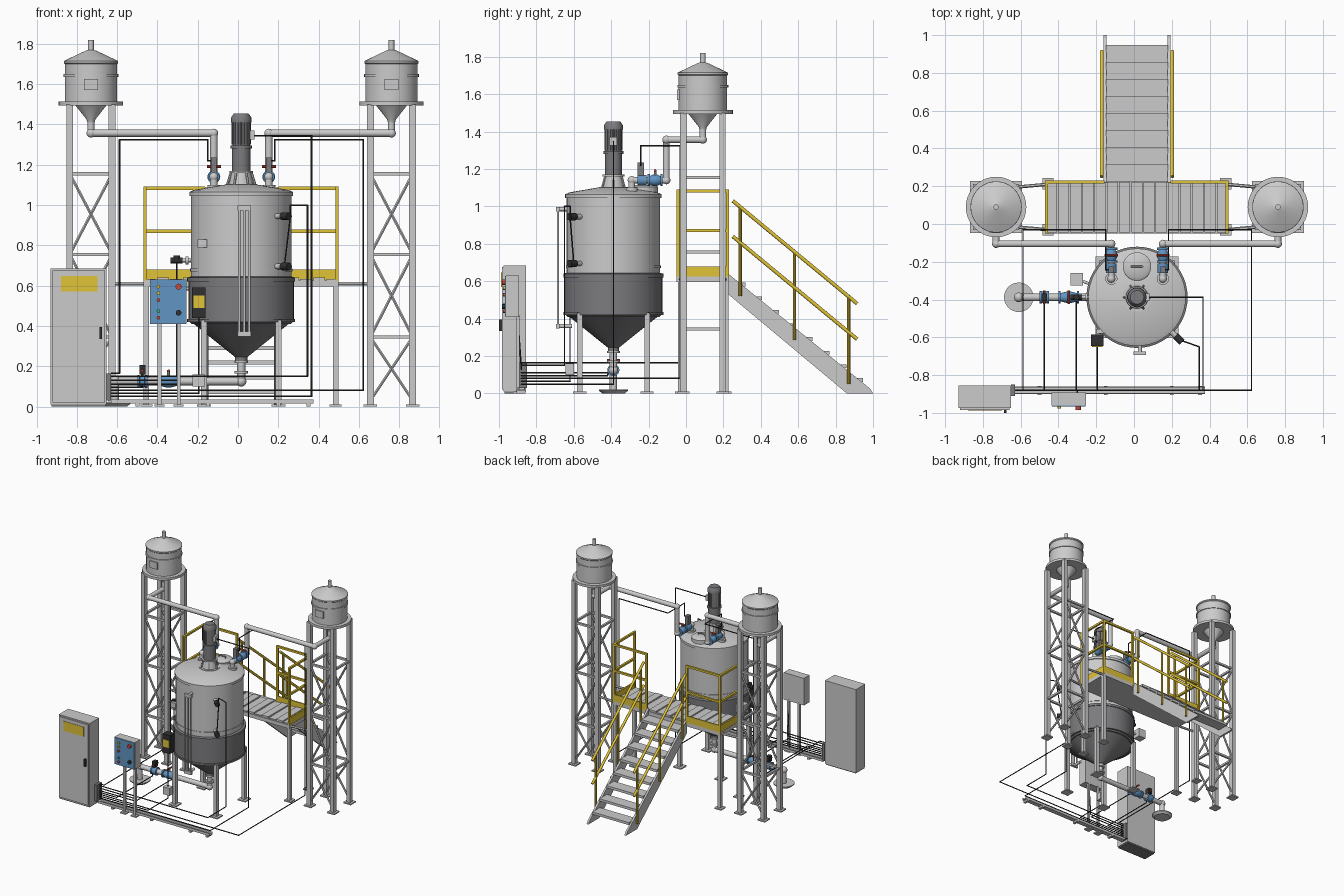
import bpy, bmesh, math
from mathutils import Vector, Matrix

if "Cube" in bpy.data.objects:
    bpy.data.objects.remove(bpy.data.objects["Cube"])

def mat(name, r, g, b):
    m = bpy.data.materials.new(name)
    m.diffuse_color = (r, g, b, 1)
    m.use_nodes = True
    m.node_tree.nodes["Principled BSDF"].inputs["Base Color"].default_value = m.diffuse_color
    return m

YEL, BLUE, RED = mat("yellow", .75, .55, .04), mat("blue", .12, .3, .55), mat("red", .6, .07, .04)
BLACK, DARK, GREEN = mat("black", .03, .03, .03), mat("dark_grey", .2, .2, .21), mat("green", .05, .45, .2)

def add(name, bm, m=None, smooth=False):
    bmesh.ops.recalc_face_normals(bm, faces=bm.faces)
    me = bpy.data.meshes.new(name)
    bm.to_mesh(me)
    bm.free()
    if smooth:
        me.shade_smooth()
        me.set_sharp_from_angle(angle=math.radians(35))
    if m:
        me.materials.append(m)
    ob = bpy.data.objects.new(name, me)
    bpy.context.collection.objects.link(ob)
    return ob

def box(name, x0, x1, y0, y1, z0, z1, m=None):
    bm = bmesh.new()
    M = Matrix.Translation(((x0+x1)/2, (y0+y1)/2, (z0+z1)/2)) @ Matrix.Diagonal((abs(x1-x0), abs(y1-y0), abs(z1-z0), 1))
    bmesh.ops.create_cube(bm, size=1, matrix=M)
    return add(name, bm, m)

def lathe(name, prof, loc=(0, 0, 0), axis=(0, 0, 1), m=None, n=32):
    """Revolve (radius, height) points about an axis through loc."""
    bm = bmesh.new()
    rings = [[bm.verts.new((r*math.cos(2*math.pi*i/n), r*math.sin(2*math.pi*i/n), z)) for i in range(n)] for r, z in prof]
    for a, b in zip(rings, rings[1:]):
        for i in range(n):
            bm.faces.new((a[i], a[(i+1) % n], b[(i+1) % n], b[i]))
    bm.faces.new(rings[0])
    bm.faces.new(rings[-1])
    q = Vector((0, 0, 1)).rotation_difference(Vector(axis))
    bm.transform(Matrix.Translation(loc) @ q.to_matrix().to_4x4())
    return add(name, bm, m, True)

def cyl(name, a, b, r, m=None, n=16):
    d = Vector(b) - Vector(a)
    return lathe(name, [(r, 0), (r, d.length)], a, d.normalized(), m, n)

def tube(name, pts, r, m=None, joint=0, n=12):
    """Straight runs between points, with ball elbows at the corners."""
    bm = bmesh.new()
    for a, b in zip(pts, pts[1:]):
        a, b = Vector(a), Vector(b)
        q = Vector((0, 0, 1)).rotation_difference((b-a).normalized())
        bmesh.ops.create_cone(bm, cap_ends=True, segments=n, radius1=r, radius2=r, depth=(b-a).length,
                              matrix=Matrix.Translation((a+b)/2) @ q.to_matrix().to_4x4())
    if joint:
        for p in pts[1:-1]:
            bmesh.ops.create_uvsphere(bm, u_segments=12, v_segments=8, radius=joint, matrix=Matrix.Translation(p))
    return add(name, bm, m, True)

def prism(name, yz, x0, x1, m=None):
    bm = bmesh.new()
    f = bm.faces.new([bm.verts.new((x0, y, z)) for y, z in yz])
    g = bmesh.ops.extrude_face_region(bm, geom=[f])['geom']
    bmesh.ops.translate(bm, vec=(x1-x0, 0, 0), verts=[v for v in g if isinstance(v, bmesh.types.BMVert)])
    return add(name, bm, m)

def leg(name, x, y, top, w=.017, foot=.033):
    box(name, x-w, x+w, y-w, y+w, 0, top)
    box(name + "_foot", x-foot, x+foot, y-foot, y+foot, 0, .01)

def valve(name, c, axis, L=.045):
    c, a = Vector(c), Vector(axis)
    lathe(name + "_body", [(.032, -L), (.032, -L+.012), (.022, -L+.012), (.03, -.012), (.03, .012), (.022, L-.012),
                           (.032, L-.012), (.032, L)], c, a, BLUE, 20)
    cyl(name + "_stem", c, c + Vector((0, 0, .055)), .007, None, 10)
    s = Vector((abs(a.y), abs(a.x), 0)) * .035
    cyl(name + "_handle", c - s + Vector((0, 0, .052)), c + s + Vector((0, 0, .052)), .007, RED, 8)

CX, CY = .016, -.388

# Reactor vessel: shell, lid, heating jacket, cone
lathe("vessel_shell", [(.25, .60), (.25, 1.045), (.258, 1.045), (.258, 1.065), (.235, 1.075), (.06, 1.105)], (CX, CY, 0), n=48)
lathe("vessel_band", [(.254, .67), (.254, .685)], (CX, CY, 0), n=48)
lathe("heating_jacket", [(.245, .41), (.262, .425), (.262, .62), (.268, .62), (.268, .64), (.25, .645)], (CX, CY, 0), m=DARK, n=48)
lathe("jacket_lower_rim", [(.268, .42), (.268, .435)], (CX, CY, 0), m=DARK, n=48)
lathe("vessel_cone", [(.242, .415), (.03, .245), (.03, .22)], (CX, CY, 0), m=DARK, n=48)
for sx in (-1, 1):
    for sy in (-1, 1):
        leg("vessel_leg", CX+sx*.185, CY+sy*.18, .43, .015, .035)
lathe("manway_cover", [(.075, 1.07), (.075, 1.105), (.06, 1.115)], (CX, -.225, 0))
tube("manway_handle", [(-.015, -.225, 1.11), (-.015, -.225, 1.13), (.045, -.225, 1.13), (.045, -.225, 1.11)], .005)

# Agitator drive
lathe("drive_skirt", [(.078, 1.09), (.078, 1.105), (.06, 1.105), (.048, 1.16), (.058, 1.16), (.058, 1.17)], (CX, CY, 0))
for i in range(6):
    t = i*math.pi/3
    c, s = math.cos(t), math.sin(t)
    cyl("drive_skirt_rib", (CX+.07*c, CY+.07*s, 1.1), (CX+.05*c, CY+.05*s, 1.165), .006, None, 6)
lathe("gearbox", [(.046, 1.17), (.046, 1.28), (.053, 1.28), (.053, 1.295)], (CX, CY, 0), m=DARK)
lathe("motor", [(.044, 1.29), (.044, 1.41), (.05, 1.41), (.05, 1.435), (.036, 1.455)], (CX, CY, 0), m=DARK)
for i in range(16):
    t = i*math.pi/8
    cyl("motor_fin", (CX+.044*math.cos(t), CY+.044*math.sin(t), 1.3), (CX+.044*math.cos(t), CY+.044*math.sin(t), 1.41), .005, DARK, 4)
box("motor_terminal_box", CX+.04, CX+.065, CY-.02, CY+.02, 1.325, 1.37)

# Level gauge on the vessel front
for x in (CX-.01, CX+.015, CX+.04):
    tube("gauge_tube", [(x, -.685, .36), (x, -.685, .985)], .006)
for z in (.36, .985):
    tube("gauge_nozzle", [(CX+.015, -.61, z), (CX+.015, -.69, z)], .011)
    box("gauge_block", CX-.018, CX+.048, -.694, -.676, z-.012, z+.012)
box("vessel_plate", -.2, -.155, -.58, -.555, .79, .83)

# Instruments on the vessel
for z in (.945, .695):
    d = Vector((.7, -.7, 0))
    p = Vector((CX, CY, z)) + d*.24
    cyl("sensor_nozzle", p, p + d*.05, .014)
    cyl("sensor_head", p + d*.05, p + d*.1, .019, BLACK)
box("jacket_control_box", -.228, -.162, -.645, -.585, .44, .59, BLACK)
box("jacket_control_sign", -.222, -.167, -.65, -.645, .49, .55, YEL)
cyl("side_probe", (-.22, CY, .725), (-.3, CY, .725), .009)
cyl("side_probe_flange", (-.245, CY, .725), (-.26, CY, .725), .02)
cyl("side_probe_head", (-.275, CY, .725), (-.335, CY, .725), .014, BLACK)
cyl("side_probe_cap", (-.305, CY, .725), (-.305, CY, .75), .016, BLACK)
box("junction_box", -.335, -.27, -.325, -.26, .55, .62)
tube("junction_bracket", [(-.28, -.3, .585), (-.2, -.33, .585)], .008)

# Bottom outlet line, valves and drain
tube("outlet_pipe", [(CX, CY, .24), (CX, CY, .125), (-.61, CY, .125), (-.61, CY, .02)], .02, joint=.026)
for z in (.215, .165):
    lathe("outlet_flange", [(.034, 0), (.034, .012)], (CX, CY, z))
valve("outlet_valve", (-.345, CY, .125), (1, 0, 0), .055)
valve("check_valve", (-.475, CY, .125), (1, 0, 0), .025)
box("check_valve_actuator", -.49, -.46, CY-.02, CY+.02, .16, .205, BLACK)
lathe("drain_pan", [(.06, 0), (.078, .015), (.078, .022)], (-.61, CY, 0))
box("pump_box", -.225, -.165, -.645, -.6, .1, .16)

# Storage towers with feed lines
TY, H = .09, .105
for tx, px, cx, side in ((-.73, -.12, -.588, "left"), (.762, .153, .622, "right")):
    s = 1 if tx > 0 else -1
    lathe(side + "_tank", [(.018, 1.41), (.022, 1.425), (.085, 1.505), (.13, 1.515), (.13, 1.7), (.135, 1.705), (.135, 1.715),
                           (.03, 1.765), (.014, 1.77), (.014, 1.82)], (tx, TY, 0), n=40)
    lathe(side + "_tank_band", [(.136, 1.635), (.136, 1.65)], (tx, TY, 0), n=40)
    lathe(side + "_tank_seat", [(.16, 1.495), (.16, 1.515)], (tx, TY, 0), n=40)
    box(side + "_tank_plate", tx-.035, tx+.035, TY-.138, TY-.12, 1.57, 1.625)
    for sx in (-1, 1):
        for sy in (-1, 1):
            leg(side + "_tower_leg", tx+sx*H, TY+sy*H, 1.5)
    levels = [.03, .345, .755, 1.155]
    for sg in (-1, 1):
        for z in levels[1:]:
            box(side + "_tower_tie", tx-H, tx+H, TY+sg*H-.008, TY+sg*H+.008, z-.008, z+.008)
            box(side + "_tower_tie", tx+sg*H-.008, tx+sg*H+.008, TY-H, TY+H, z-.008, z+.008)
        for z0, z1 in zip(levels, levels[1:]):
            for k in (-1, 1):
                tube(side + "_tower_brace", [(tx-k*H, TY+sg*H, z0), (tx+k*H, TY+sg*H, z1)], .008, n=6)
        # ties from tower to platform
        ex = .49 if s > 0 else -.46
        tube(side + "_platform_tie", [(tx-s*H, TY+sg*H, .61), (ex, TY+sg*.12, .61)], .009, n=6)
    tube(side + "_feed_pipe", [(tx, TY, 1.43), (tx, TY, 1.357), (tx, -.105, 1.357), (px, -.105, 1.357), (px, -.105, 1.14),
                               (px, -.29, 1.14), (px, -.29, 1.06)], .018, joint=.022)
    lathe(side + "_feed_flange", [(.032, 1.08), (.032, 1.1)], (px, -.29, 0))
    valve(side + "_feed_valve", (px, -.165, 1.14), (0, 1, 0), .04)
    lathe(side + "_solenoid_valve", [(.028, -.025), (.028, .025)], (px, -.235, 1.14), (0, 1, 0), BLUE, 20)
    box(side + "_solenoid", px-.014, px+.014, -.26, -.225, 1.165, 1.235, DARK)
    # solenoid cable to the floor
    q, zf = px + s*.03, (.08 if s > 0 else .165)
    tube(side + "_solenoid_cable", [(px, -.243, 1.22), (q, -.243, 1.22), (q, -.243, 1.325), (q, -.03, 1.325), (cx, -.03, 1.325),
                                    (cx, -.03, zf), (cx, -.88, zf), (-.63, -.88, zf)], .004, BLACK, .004, 6)

# Platform deck, legs and guard rails
X0, X1, Y0, Y1 = -.47, .5, -.05, .228
box("platform_frame", X0, X1, Y0, Y1, .595, .625)
for i in range(15):
    w = (X1-X0)/15
    box("deck_plank", X0+i*w+.003, X0+(i+1)*w-.003, Y0+.005, Y1-.005, .625, .64 if i % 2 else .634)
for x in (X0+.015, X1-.015):
    for y in (Y0+.02, Y1-.015):
        leg("platform_leg", x, y, .6, .014, .03)
for xe, xi in ((X0+.008, -.165), (X1-.008, .2)):
    box("side_kick_plate", xe-.006, xe+.006, Y0, Y1, .62, .68, YEL)
    box("rear_kick_plate", min(xe, xi), max(xe, xi), Y1-.01, Y1, .62, .68, YEL)
    for x, y in ((xe, Y0+.008), (xe, Y1-.006), (xi, Y1-.006)):
        box("rail_post", x-.008, x+.008, y-.008, y+.008, .61, 1.09, YEL)
    for z in (.87, 1.083):
        box("side_rail", xe-.008, xe+.008, Y0, Y1, z-.008, z+.008, YEL)
        box("rear_rail", min(xe, xi), max(xe, xi), Y1-.014, Y1+.002, z-.008, z+.008, YEL)

# Stairs
for s in (-1, 1):
    x = CX + s*.17
    prism("stair_stringer", [(.22, .645), (.985, .025), (1, 0), (.86, 0), (.22, .535)], x-.008, x+.008)
    x = CX + s*.187
    for y in (.29, .58, .87):
        cyl("stair_post", (x, y, .52-.81*(y-.29)), (x, y, .998-.82*(y-.29)), .009, YEL, 10)
    for z in (1.03, .84):
        tube("stair_rail", [(x, .25, z), (x, .915, z-.55)], .01, YEL)
for i in range(8):
    y = .27 + i*.09
    z = .625 - .81*(y-.22)
    box("stair_tread", CX-.165, CX+.165, y-.047, y+.047, z-.012, z+.008)

# Main cabinet
box("cabinet", -.93, -.652, -.975, -.855, .01, .685)
box("cabinet_base", -.925, -.657, -.97, -.86, 0, .01, DARK)
box("cabinet_door", -.922, -.66, -.985, -.975, .02, .675)
box("cabinet_sign", -.878, -.698, -.988, -.984, .57, .648, YEL)
box("cabinet_handle", -.688, -.675, -1, -.985, .335, .395, BLACK)
box("cable_entry", -.652, -.63, -.91, -.85, .03, .165, DARK)

# Operator panel on two posts
box("panel_case", -.437, -.255, -.962, -.892, .41, .63)
box("panel_face", -.435, -.257, -.967, -.962, .412, .628, BLUE)
for x in (-.39, -.295):
    leg("panel_post", x, -.9, .42, .009, .025)
for x, z, m in ((-.395, .595, YEL), (-.395, .563, YEL), (-.395, .528, RED), (-.395, .473, GREEN), (-.395, .44, RED)):
    cyl("panel_button", (x, -.965, z), (x, -.978, z), .009, m, 12)
cyl("emergency_stop", (-.295, -.965, .595), (-.295, -.985, .595), .015, RED)
cyl("selector_knob", (-.295, -.965, .465), (-.295, -.983, .465), .014, BLACK)

# Floor cable tray and remaining cables
box("tray_base", -.63, .375, -.9, -.862, .015, .02)
for y in (-.9, -.865):
    box("tray_side", -.63, .375, y, y+.004, .015, .035)
for x in (-.5, -.15, .2, .35):
    box("tray_support", x-.01, x+.01, -.905, -.857, 0, .015)
for nm, pts in (
    ("motor_cable", [(.08, CY, 1.345), (.365, CY, 1.345), (.365, CY, .05), (.365, -.88, .05), (-.63, -.88, .05)]),
    ("sensor_cable", [(.23, -.6, .695), (.26, -.62, .945), (.26, -.62, 1), (.345, -.65, 1), (.345, -.65, .15), (.345, -.88, .15), (-.63, -.88, .15)]),
    ("jacket_cable", [(-.195, -.62, .44), (-.195, -.62, .065), (-.195, -.88, .065), (-.63, -.88, .065)]),
    ("probe_cable", [(-.305, CY, .72), (-.305, CY, .11), (-.305, -.88, .11), (-.63, -.88, .11)]),
    ("panel_cable", [(-.3, -.9, .41), (-.3, -.88, .13), (-.63, -.88, .13)]),
    ("check_valve_cable", [(-.475, CY, .18), (-.475, -.42, .095), (-.475, -.88, .095), (-.63, -.88, .095)])):
    tube(nm, pts, .004, BLACK, .004, 6)
